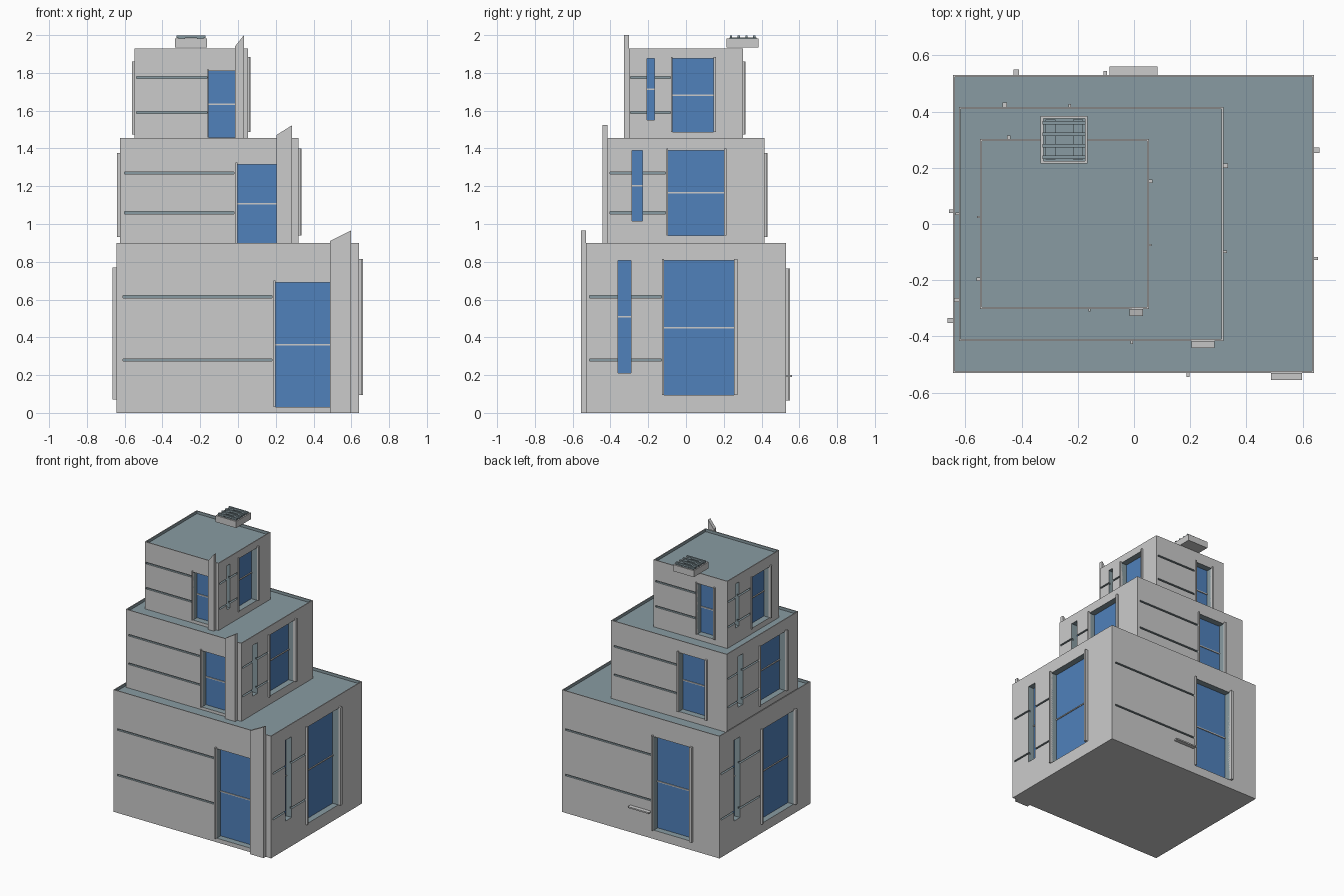
import bpy, bmesh
from mathutils import Vector

if "Cube" in bpy.data.objects:
    bpy.data.objects.remove(bpy.data.objects["Cube"])


def material(name, rgb):
    m = bpy.data.materials.new(name)
    m.diffuse_color = (*rgb, 1)
    m.use_nodes = True
    m.node_tree.nodes["Principled BSDF"].inputs["Base Color"].default_value = m.diffuse_color
    return m


WALL = material("wall_grey", (0.8, 0.8, 0.8))
SLATE = material("slate", (0.25, 0.33, 0.36))
GLASS = material("glass_blue", (0.08, 0.22, 0.5))


def make(name, bm, mats):
    bmesh.ops.recalc_face_normals(bm, faces=bm.faces)
    me = bpy.data.meshes.new(name)
    bm.to_mesh(me)
    bm.free()
    for m in mats:
        me.materials.append(m)
    ob = bpy.data.objects.new(name, me)
    bpy.context.collection.objects.link(ob)
    return ob


def box(name, lo, hi, mats=(), index=0):
    lo, hi = Vector(lo), Vector(hi)
    bm = bmesh.new()
    bmesh.ops.create_cube(bm, size=1)
    for v in bm.verts:
        v.co = (lo + hi) / 2 + v.co * (hi - lo)
    for f in bm.faces:
        f.material_index = index
    return make(name, bm, mats)


def cut(target, cutter):
    # carve a recess; its inner faces keep the cutter's slate slot
    mod = target.modifiers.new("cut", "BOOLEAN")
    mod.object, mod.operation, mod.solver = cutter, "DIFFERENCE", "EXACT"
    bpy.context.view_layer.objects.active = target
    bpy.ops.object.modifier_apply(modifier=mod.name)
    bpy.data.objects.remove(cutter)


def wall_bounds(t, side, u, z, d):
    # u runs along the wall, d is the outward distance from its surface
    x0, x1, y0, y1 = t["xy"]
    if side in ("front", "back"):
        ys = sorted((y0 - k if side == "front" else y1 + k) for k in d)
        return (u[0], ys[0], z[0]), (u[1], ys[1], z[1])
    xs = sorted((x0 - k if side == "left" else x1 + k) for k in d)
    return (xs[0], u[0], z[0]), (xs[1], u[1], z[1])


DEPTH = 0.05

# per storey: footprint, heights, windows (u0, u1, z0, z1), slit, groove spans, fin
TIERS = [
    dict(name="lower", xy=(-.644, .641, -.53, .53), z=(0, .9), grooves=(.28, .615),
         windows=dict(front=(.198, .489, .03, .69), back=(-.41, -.108, .065, .755),
                      right=(-.117, .253, .095, .806), left=(-.334, .04, .07, .76)),
         slit=(-.36, -.29, .21, .806),
         spans=dict(front=(-.61, .18), back=(-.095, .61), right=(-.51, -.13), left=(.055, .51)),
         fin=(.488, .598, 0, .91, .966), post=.017),
    dict(name="middle", xy=(-.624, .319, -.416, .416), z=(.88, 1.455), grooves=(1.06, 1.27),
         windows=dict(front=(-.003, .207, .9, 1.315), back=(-.453, -.233, .93, 1.365),
                      right=(-.095, .2, .94, 1.39), left=(-.263, .032, .93, 1.365)),
         slit=(-.285, -.23, 1.015, 1.39),
         spans=dict(front=(-.602, -.02), back=(-.223, .297), right=(-.403, -.108), left=(.04, .403)),
         fin=(.205, .287, .88, 1.472, 1.523), post=.014),
    dict(name="upper", xy=(-.549, .053, -.302, .302), z=(1.435, 1.93), grooves=(1.59, 1.775),
         windows=dict(front=(-.155, -.013, 1.457, 1.81), back=(-.44, -.303, 1.475, 1.85),
                      right=(-.071, .146, 1.487, 1.875), left=(-.19, .022, 1.475, 1.85)),
         slit=(-.206, -.166, 1.55, 1.875),
         spans=dict(front=(-.537, -.165), back=(-.29, .037), right=(-.293, -.082), left=(.032, .293)),
         fin=(-.016, .032, 1.435, 1.94, 2.0), post=.011),
]


def glazing(t, side, label, u0, u1, z0, z1):
    # recessed pane with a horizontal bar at mid height
    pre = f"{t['name']}_{side}_{label}"
    cut(t["body"], box("cutter", *wall_bounds(t, side, (u0, u1), (z0, z1), (-DEPTH, .03)),
                       (WALL, SLATE), 1))
    box(pre + "_glass", *wall_bounds(t, side, (u0, u1), (z0, z1), (-DEPTH - .005, -DEPTH + .004)), [GLASS])
    zm = (z0 + z1) / 2
    box(pre + "_bar", *wall_bounds(t, side, (u0, u1), (zm - .004, zm + .004), (-DEPTH, -DEPTH + .01)), [WALL])


for t in TIERS:
    x0, x1, y0, y1 = t["xy"]
    zb, zt = t["z"]
    n, w = t["name"], t["post"]

    # storey block with a sunken slate roof inside a thin rim
    t["body"] = box(n + "_storey", (x0, y0, zb), (x1, y1, zt), (WALL, SLATE))
    r = .007
    cut(t["body"], box("cutter", (x0 + r, y0 + r, zt - .02), (x1 - r, y1 - r, zt + .05), (WALL, SLATE), 1))

    # shadow grooves
    for side, span in t["spans"].items():
        for z in t["grooves"]:
            cut(t["body"], box("cutter", *wall_bounds(t, side, span, (z - .006, z + .006), (-.015, .03)),
                               (WALL, SLATE), 1))

    # slit windows, the left one turned half round from the right one
    s0, s1, sz0, sz1 = t["slit"]
    glazing(t, "right", "slit", s0, s1, sz0, sz1)
    glazing(t, "left", "slit", -s1, -s0, sz0, sz1)

    # large windows and their side posts
    for side, (u0, u1, z0, z1) in t["windows"].items():
        glazing(t, side, "window", u0, u1, z0, z1)
        near, far = (u0 - w * .65, u0), (u1, u1 + w * 1.1)
        if side in ("back", "left"):
            near, far = (u0 - w * 1.1, u0), (u1, u1 + w * .65)
        posts = [near] if side == "front" else [near, far]
        for i, u in enumerate(posts):
            out = w * (1.15 if u[1] - u[0] > w else .85)
            box(f"{n}_{side}_post_{i + 1}", *wall_bounds(t, side, u, (z0, z1 + .01), (-.01, out)), [WALL])

    # front fin with a slanted top
    fx0, fx1, fz, fl, fr = t["fin"]
    bm = bmesh.new()
    face = bm.faces.new([bm.verts.new((x, y0, z)) for x, z in ((fx0, fz), (fx1, fz), (fx1, fr), (fx0, fl))])
    ext = bmesh.ops.extrude_face_region(bm, geom=[face])
    bmesh.ops.translate(bm, vec=(0, -.026, 0), verts=[v for v in ext["geom"] if isinstance(v, bmesh.types.BMVert)])
    make(n + "_fin", bm, [WALL])

# small ledge on the back wall
box("back_ledge", (-.087, .52, .19), (.083, .56, .2), [WALL])

# roof vent overhanging the back edge: tray, two rails, four slats
vent = box("vent_tray", (-.333, .215, 1.935), (-.165, .385, 1.983), (WALL, SLATE))
cut(vent, box("cutter", (-.323, .225, 1.975), (-.175, .375, 2.05), (WALL, SLATE), 1))
for i, x in enumerate((-.298, -.2)):
    box(f"vent_rail_{i + 1}", (x - .018, .23, 1.97), (x + .018, .372, 1.988), [SLATE])
for i in range(4):
    y = .238 + i * .041
    box(f"vent_slat_{i + 1}", (-.325, y - .006, 1.984), (-.173, y + .006, 1.997), [SLATE])
